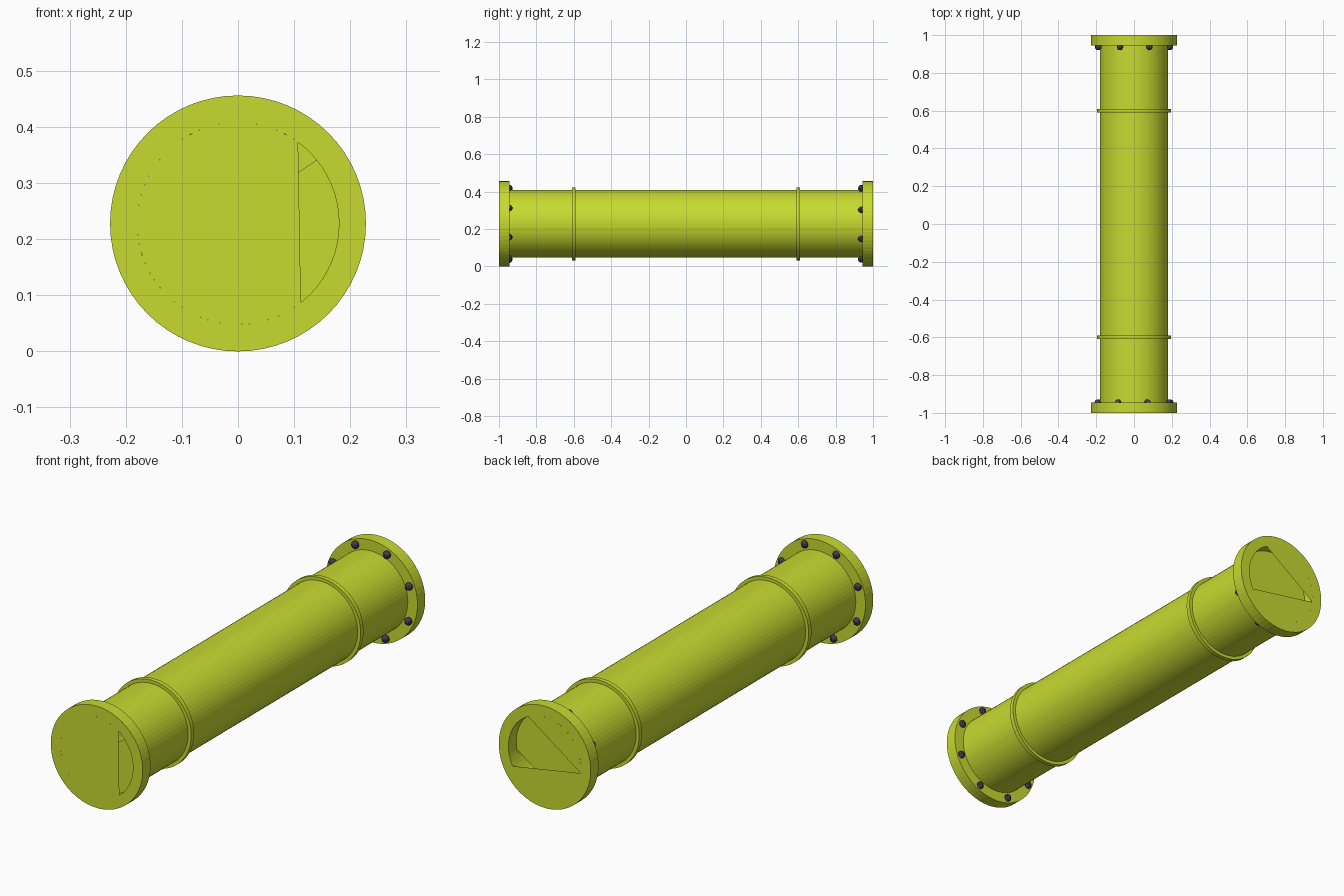
import bpy, bmesh
from math import sin, cos, radians, pi
from mathutils import Matrix

if "Cube" in bpy.data.objects:
    bpy.data.objects.remove(bpy.data.objects["Cube"])

SEG = 64
ZC = 0.228          # axis height
R_FLANGE, R_PIPE, R_RING, R_BOLT = 0.228, 0.18, 0.195, 0.205


def material(name, rgb):
    m = bpy.data.materials.new(name)
    m.diffuse_color = (*rgb, 1)
    m.use_nodes = True
    m.node_tree.nodes["Principled BSDF"].inputs["Base Color"].default_value = m.diffuse_color
    return m


LIME = material("lime_paint", (0.58, 0.70, 0.03))
DARK = material("dark_bolt", (0.055, 0.04, 0.10))


def finish(name, bm, mat):
    me = bpy.data.meshes.new(name)
    bm.to_mesh(me)
    bm.free()
    ob = bpy.data.objects.new(name, me)
    me.materials.append(mat)
    bpy.context.collection.objects.link(ob)
    return ob


def on_circle(r, y, a):
    return (r * cos(a), y, ZC + r * sin(a))


def revolve(name, profile, closed):
    """Spin (radius, y) points around the pipe axis."""
    bm = bmesh.new()
    loops = [[bm.verts.new(on_circle(r, y, 2 * pi * i / SEG)) for i in range(SEG)]
             for r, y in profile]
    pairs = list(zip(loops, loops[1:] + loops[:1])) if closed else list(zip(loops, loops[1:]))
    for a, b in pairs:
        for i in range(SEG):
            j = (i + 1) % SEG
            bm.faces.new((a[i], a[j], b[j], b[i]))
    bmesh.ops.recalc_face_normals(bm, faces=bm.faces)
    return finish(name, bm, LIME)


def arc_plates(name, y, arcs, facing):
    """Flat plates, each filling the circle segment between two angles."""
    bm = bmesh.new()
    for a0, a1 in arcs:
        n = max(2, round((a1 - a0) / 360 * SEG))
        pts = [on_circle(R_PIPE, y, radians(a0 + (a1 - a0) * i / n)) for i in range(n + 1)]
        f = bm.faces.new([bm.verts.new(p) for p in pts])
        f.normal_update()
        if f.normal.y * facing < 0:
            f.normal_flip()
    return finish(name, bm, LIME)


# Main tube
revolve("pipe", [(R_PIPE, -0.945), (R_PIPE, 0.945)], False)

# End flanges and collar rings
for side, s in (("front", -1), ("back", 1)):
    revolve(side + "_flange", [(R_FLANGE, s), (R_FLANGE, s * 0.945),
                               (R_PIPE, s * 0.945), (R_PIPE, s)], True)
    revolve(side + "_collar", [(R_RING, s * 0.59), (R_RING, s * 0.61),
                               (R_PIPE, s * 0.61), (R_PIPE, s * 0.59)], True)

# Partly open end plates, and the plates behind them
arc_plates("front_plate", -1, [(53.5, 308.5)], -1)
arc_plates("front_inner_plate", -0.945, [(210, 399)], -1)
arc_plates("back_plate", 1, [(62.5, 188), (188, 332.5)], 1)
arc_plates("back_inner_plate", 0.945, [(-11, 260)], 1)

# Eight bolts on the inner face of each flange
for side, y, start in (("front", -0.945, 24.5), ("back", 0.937, 21.5)):
    bm = bmesh.new()
    for k in range(8):
        p = on_circle(R_BOLT, y, radians(start + 45 * k))
        bmesh.ops.create_uvsphere(bm, u_segments=10, v_segments=8, radius=0.017,
                                  matrix=Matrix.Translation(p))
    finish(side + "_bolts", bm, DARK)
